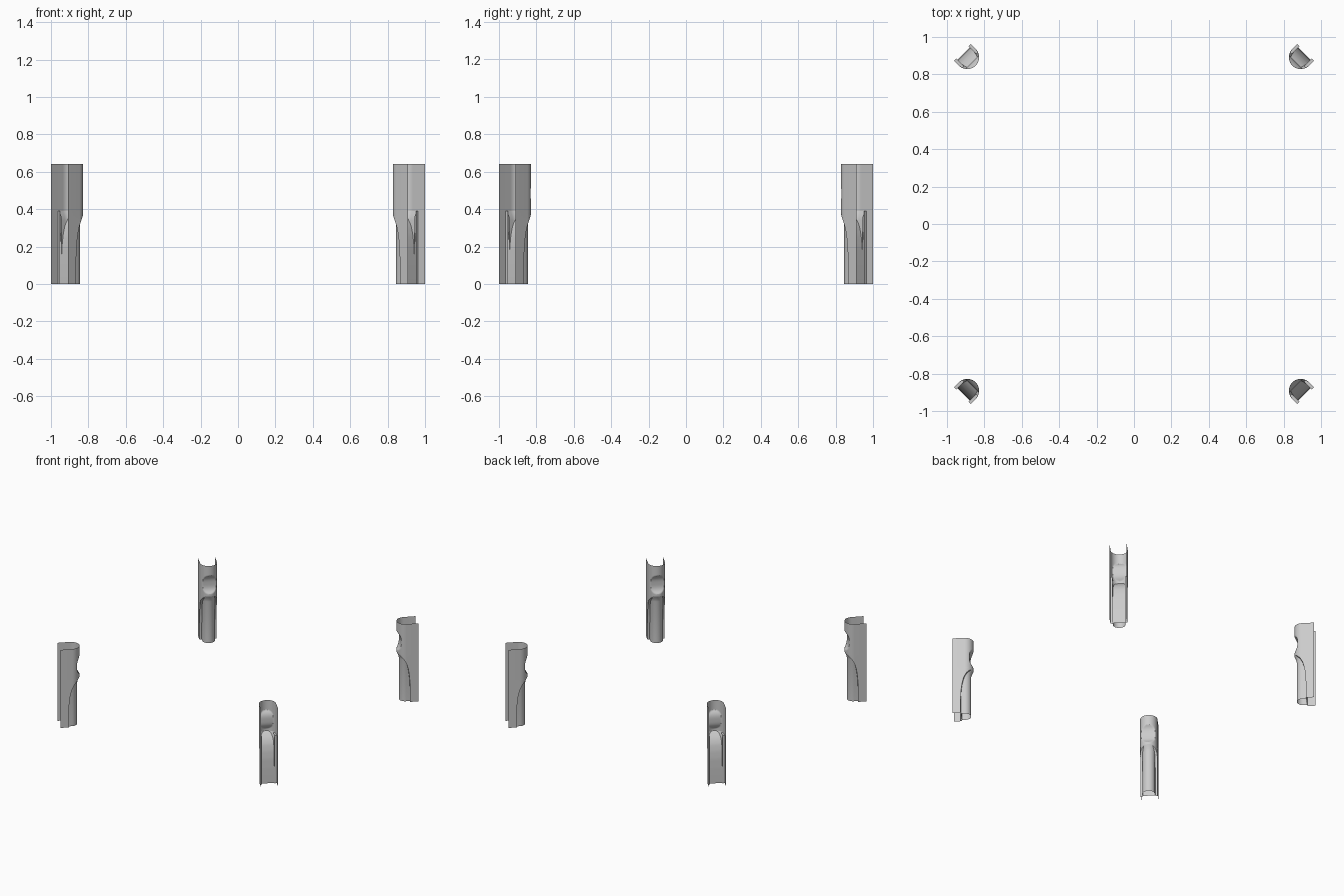
import bpy, bmesh, math
from mathutils import Vector

if "Cube" in bpy.data.objects:
    bpy.data.objects.remove(bpy.data.objects["Cube"])

# Local axes of one post: u = diagonal distance from centre, v = sideways
UC, R, U_END = 1.261, 0.0636, 1.350
H, LEDGE = 0.64, 0.39
S = math.sqrt(0.5)


def interp(table, z):
    for (z0, a), (z1, b) in zip(table, table[1:]):
        if z <= z1:
            return a + (b - a) * (z - z0) / (z1 - z0)
    return table[-1][1]


def half_width(u, r=R):
    return r if u >= UC else math.sqrt(max(r * r - (u - UC) ** 2, 0))


def u_section(r, end, n=32):
    """Half round towards the centre with straight walls running outwards."""
    arc = [(UC - r * math.cos(a), r * math.sin(a))
           for a in (math.pi * (i / n - 0.5) for i in range(n + 1))]
    return [(end, -r)] + arc + [(end, r)]


def sheet(bm, rows):
    grid = [[bm.verts.new(((u + v) * S, (u - v) * S, z)) for u, v, z in row] for row in rows]
    for a, b in zip(grid, grid[1:]):
        for i in range(len(a) - 1):
            bm.faces.new((a[i], a[i + 1], b[i + 1], b[i]))


def make_part(name, sheets):
    """One part repeated at the four corners."""
    bm = bmesh.new()
    for rows in sheets:
        sheet(bm, rows)
    bmesh.ops.remove_doubles(bm, verts=bm.verts, dist=1e-5)
    mesh = bpy.data.meshes.new(name)
    bm.to_mesh(mesh)
    bm.free()
    for k in range(4):
        ob = bpy.data.objects.new(f"{name}_{k + 1}", mesh)
        ob.rotation_euler.z = k * math.pi / 2
        bpy.context.collection.objects.link(ob)
    bpy.ops.object.select_all(action='DESELECT')
    ob.select_set(True)
    bpy.context.view_layer.objects.active = ob
    bpy.ops.object.shade_smooth_by_angle(angle=math.radians(35))


# Upper sleeve with an oval thumb dent on the inward side
def dent(u, z):
    t = abs((z - 0.485) / 0.075)
    return max(u, UC - R + 0.026 * (1 - t ** 3)) if t < 1 else u


upper = []
for j in range(41):
    z = LEDGE + (H - LEDGE) * j / 40
    upper.append([(dent(u, z), v, z) for u, v in u_section(R, U_END)])
make_part("upper_sleeve", [upper])

# Side walls below the ledge, trimmed along a sweeping curve
CUT = [(0, 1.288), (0.12, 1.288), (0.2, 1.284), (0.26, 1.276), (0.31, 1.263),
       (0.345, 1.244), (0.37, 1.222), (LEDGE, 1.199)]
levels = [0, 0.12] + [0.12 + (LEDGE - 0.12) * i / 18 for i in range(1, 19)]
walls = []
for s in (-1, 1):
    rows = []
    for z in levels:
        c = interp(CUT, z)
        us = [U_END] + [max(c, UC) + (min(c, UC) - max(c, UC)) * (i / 12) for i in range(13)]
        if c >= UC:
            us = [U_END + (c - U_END) * i / 13 for i in range(14)]
        rows.append([(u, s * half_width(u), z) for u in us])
    walls.append(rows)
make_part("side_wall", walls)

# Inner panel sweeping outwards from under the dent
panel = []
for z in levels:
    c = interp(CUT, z)
    w = half_width(c)
    panel.append([(c, -w, z), (c, 0, z), (c, w, z)])
make_part("inner_panel", [panel])

# Narrow flanges either side of the panel, with their top ledges
flanges = []
for s in (-1, 1):
    flanges.append([[(1.298, s * v, z) for v in (0.047, R)]
                    for z in (0, LEDGE)])
    flanges.append([[(u, s * v, LEDGE) for v in (0.047, half_width(u))]
                    for u in (1.298, 1.262, 1.24)])
make_part("panel_flange", flanges)

# Lower rounded cover, set in from the sleeve and flaring up to meet it
INSET = [(0, 0.017), (0.34, 0.017), (0.36, 0.013), (0.378, 0.005), (LEDGE, 0)]
make_part("lower_cover", [[[(u, v, z) for u, v in u_section(R - d, 1.288)]
                           for z, d in INSET]])
